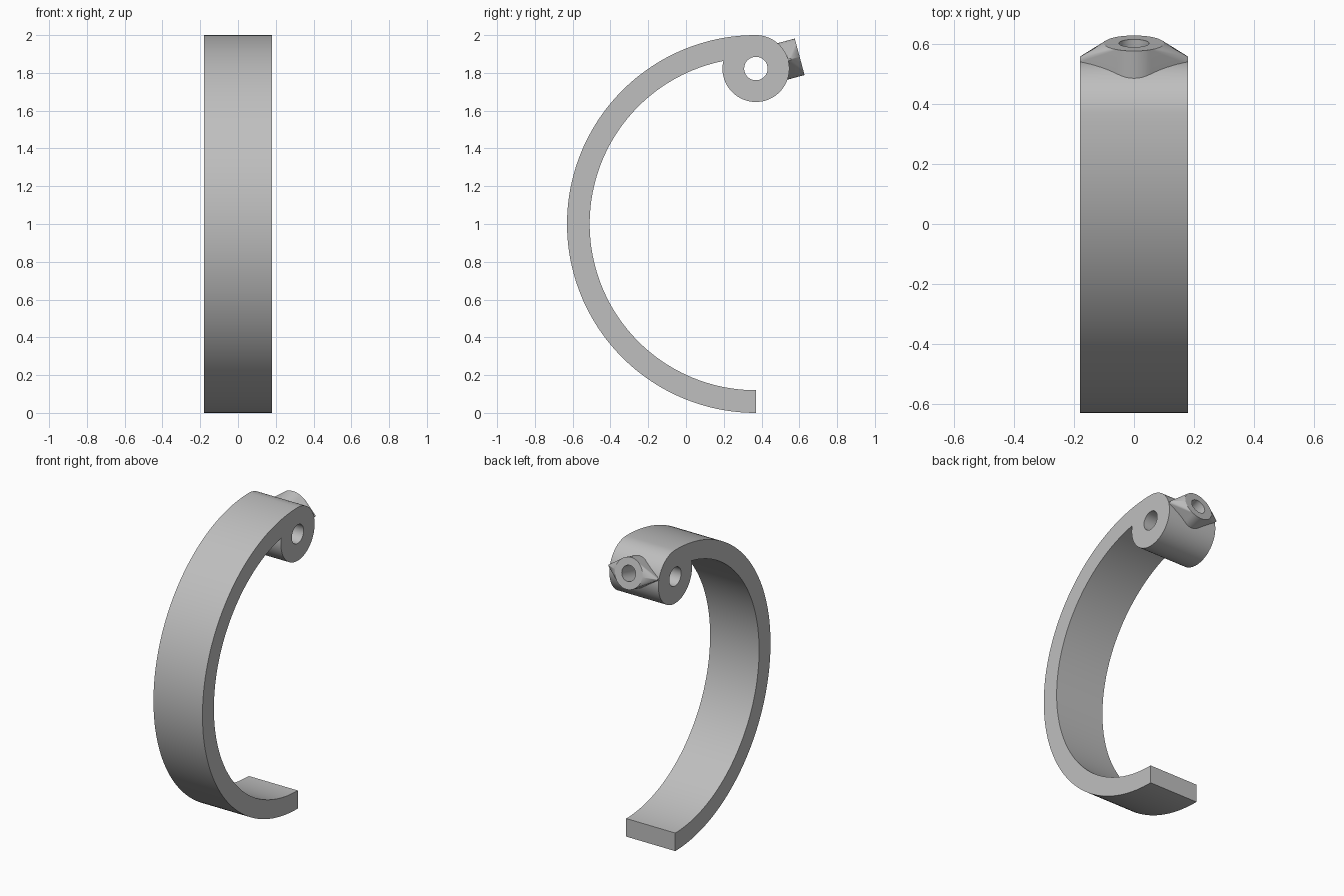
import bpy, bmesh
from math import sin, cos, acos, pi, radians
from mathutils import Matrix, Vector

if "Cube" in bpy.data.objects:
    bpy.data.objects.remove(bpy.data.objects["Cube"])

HALF = 0.18                      # half width of the band
RING_Y, RING_Z = 0.37, 1.0       # band centre
OUTER, INNER = 1.0, 0.88
BOSS_R = 0.177
BOSS_Z = RING_Z + OUTER - BOSS_R
TILT = radians(15)               # upward tilt of the nozzle

grey = bpy.data.materials.new("plain_grey")
grey.use_nodes = True
colour = (0.52, 0.52, 0.52, 1)
grey.diffuse_color = colour
grey.node_tree.nodes["Principled BSDF"].inputs["Base Color"].default_value = colour


def make(name, bm):
    bmesh.ops.recalc_face_normals(bm, faces=bm.faces)
    mesh = bpy.data.meshes.new(name)
    bm.to_mesh(mesh)
    bm.free()
    mesh.materials.append(grey)
    ob = bpy.data.objects.new(name, mesh)
    bpy.context.collection.objects.link(ob)
    return ob


def arc(cz, r, a0, a1, n):
    return [(RING_Y + r * cos(a0 + (a1 - a0) * i / n),
             cz + r * sin(a0 + (a1 - a0) * i / n)) for i in range(n + 1)]


def combine(target, other, operation):
    mod = target.modifiers.new(operation.lower(), 'BOOLEAN')
    mod.operation, mod.object, mod.solver = operation, other, 'EXACT'
    bpy.context.view_layer.objects.active = target
    bpy.ops.object.modifier_apply(modifier=mod.name)
    bpy.data.objects.remove(other)


def rod(name, r, depth, matrix):
    bm = bmesh.new()
    bmesh.ops.create_cone(bm, cap_ends=True, segments=64, radius1=r, radius2=r,
                          depth=depth, matrix=matrix)
    return make(name, bm)


# Half-ring band curling into a round boss, extruded across x
d = BOSS_Z - RING_Z
a_in = acos((INNER**2 + d**2 - BOSS_R**2) / (2 * INNER * d))
a_boss = acos((BOSS_R**2 + d**2 - INNER**2) / (2 * BOSS_R * d))
profile = arc(RING_Z, OUTER, 1.5 * pi, 0.5 * pi, 96)
profile += arc(BOSS_Z, BOSS_R, 0.5 * pi, -0.5 * pi - a_boss, 64)[1:]
profile += arc(RING_Z, INNER, 0.5 * pi + a_in, 1.5 * pi, 90)[1:]
bm = bmesh.new()
face = bm.faces.new([bm.verts.new((-HALF, y, z)) for y, z in profile])
ext = bmesh.ops.extrude_face_region(bm, geom=[face])
bmesh.ops.translate(bm, vec=(2 * HALF, 0, 0),
                    verts=[v for v in ext["geom"] if isinstance(v, bmesh.types.BMVert)])
clip = make("clip_band", bm)

# Nozzle: hull of a cylinder and two side tips, along the tilted axis
frame = Matrix.Translation((0, RING_Y, BOSS_Z)) @ Matrix.Rotation(TILT - pi / 2, 4, 'X')
bm = bmesh.new()
for t in (0.08, 0.24):
    for i in range(64):
        a = 2 * pi * i / 64
        bm.verts.new(frame @ Vector((0.1 * cos(a), 0.1 * sin(a), t)))
for x in (-HALF, HALF):
    for t in (0.08, 0.193):
        for h in (-0.004, 0.004):
            bm.verts.new(frame @ Vector((x, h, t)))
hull = bmesh.ops.convex_hull(bm, input=bm.verts)
bmesh.ops.delete(bm, geom=[v for v in bm.verts if not v.link_faces], context='VERTS')
bmesh.ops.dissolve_limit(bm, angle_limit=0.002, verts=bm.verts, edges=bm.edges)
combine(clip, make("nozzle", bm), 'UNION')

# Pin hole through the boss, and the nozzle bore running into it
across = Matrix.Translation((0, RING_Y, BOSS_Z)) @ Matrix.Rotation(pi / 2, 4, 'Y')
combine(clip, rod("pin_hole_cutter", 0.062, 1, across), 'DIFFERENCE')
combine(clip, rod("bore_cutter", 0.05, 0.4, frame @ Matrix.Translation((0, 0, 0.2))),
        'DIFFERENCE')

bpy.ops.object.select_all(action='DESELECT')
clip.select_set(True)
bpy.context.view_layer.objects.active = clip
bpy.ops.object.shade_smooth_by_angle(angle=radians(25))
